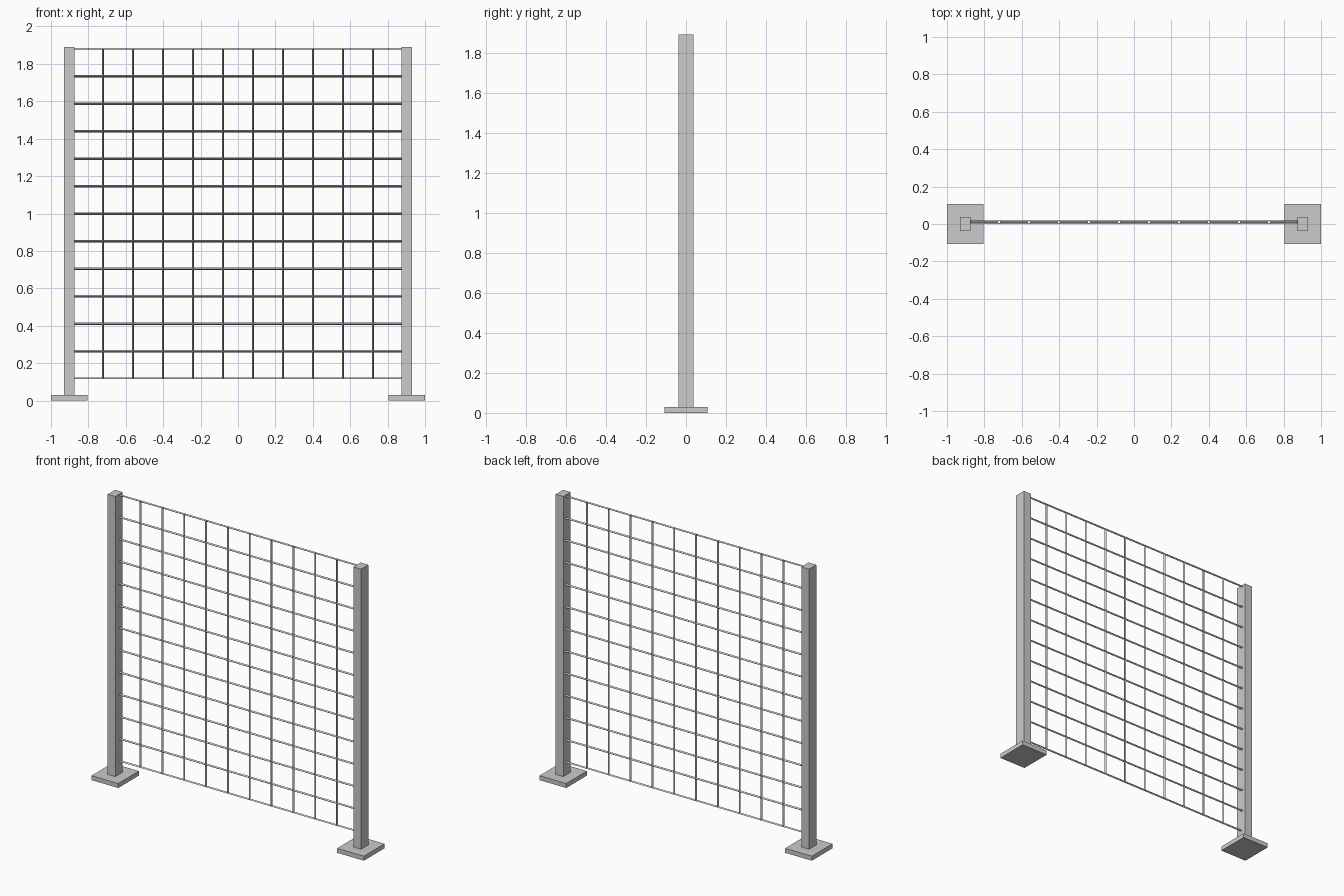
import bpy, bmesh
from mathutils import Matrix

if "Cube" in bpy.data.objects:
    bpy.data.objects.remove(bpy.data.objects["Cube"])


def box(name, lo, hi):
    """Axis-aligned box between two corners."""
    bm = bmesh.new()
    size = [h - l for l, h in zip(lo, hi)]
    mid = [(h + l) / 2 for l, h in zip(lo, hi)]
    bmesh.ops.create_cube(bm, size=1, matrix=Matrix.Translation(mid) @ Matrix.Diagonal((*size, 1)))
    return link(name, bm)


def link(name, bm):
    mesh = bpy.data.meshes.new(name)
    bm.to_mesh(mesh)
    bm.free()
    obj = bpy.data.objects.new(name, mesh)
    bpy.context.collection.objects.link(obj)
    return obj


# Posts and foot plates on both sides
for side, s in (("left", -1), ("right", 1)):
    def span(a, b):
        return sorted((s * a, s * b))
    x0, x1 = span(0.874, 0.93)
    box(side + "_post", (x0, -0.038, 0.03), (x1, 0.038, 1.89))
    x0, x1 = span(0.804, 1.0)
    box(side + "_foot_plate", (x0, -0.108, 0), (x1, 0.108, 0.03))

# Wire mesh: an 11 x 12 grid turned into diamond-section bars, open at the rim
half_w, z_low, z_high, y = 0.882, 0.116, 1.882, 0.009
bm = bmesh.new()
bmesh.ops.create_grid(bm, x_segments=11, y_segments=12, size=1)
for v in bm.verts:
    v.co = (v.co.x * half_w, y, z_low + (v.co.y + 1) / 2 * (z_high - z_low))
bm.normal_update()
panel = link("wire_panel", bm)
wire = panel.modifiers.new("bars", 'WIREFRAME')
wire.thickness = 0.018
wire.offset = 0
wire.use_boundary = False
wire.use_even_offset = False
